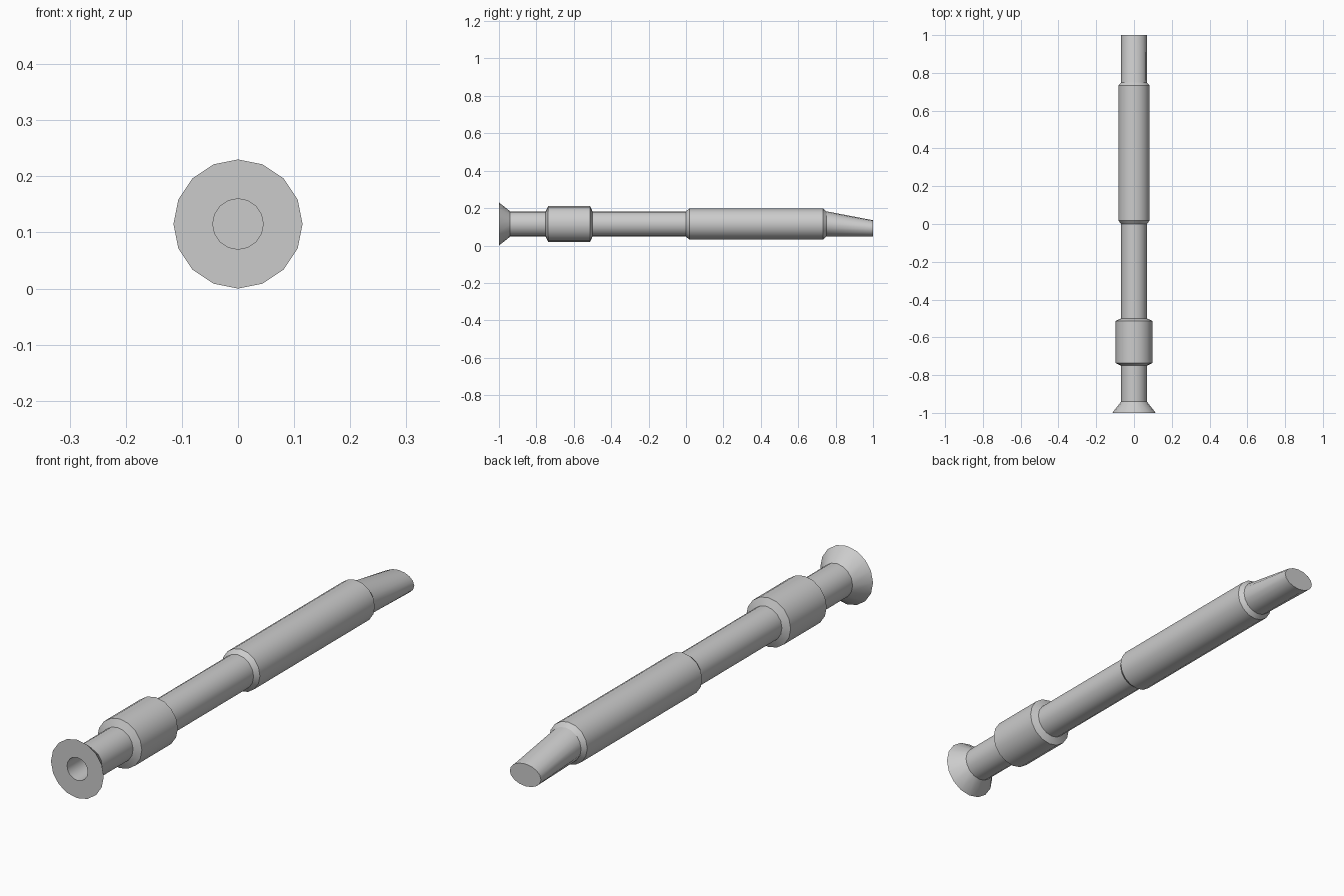
import bpy, bmesh, math

cube = bpy.data.objects.get("Cube")
if cube:
    bpy.data.objects.remove(cube, do_unlink=True)

SIDES = 16
AXIS_Z = 0.115
TUBE = 0.068

grey = bpy.data.materials.new("plain grey")
grey.use_nodes = True
grey.diffuse_color = (0.6, 0.6, 0.6, 1)
grey.node_tree.nodes["Principled BSDF"].inputs["Base Color"].default_value = (0.6, 0.6, 0.6, 1)


def loft(name, sections, cap_start=False, cap_end=False):
    """Skin rings along y; each section is (y, half width, half height, centre z)."""
    bm = bmesh.new()
    rings = []
    for y, rx, rz, cz in sections:
        angles = [2 * math.pi * i / SIDES for i in range(SIDES)]
        rings.append([bm.verts.new((rx * math.cos(a), y, cz + rz * math.sin(a)))
                      for a in angles])
    for a, b in zip(rings, rings[1:]):
        for i in range(SIDES):
            j = (i + 1) % SIDES
            bm.faces.new((a[i], b[i], b[j], a[j]))
    if cap_start:
        bm.faces.new(rings[0])
    if cap_end:
        bm.faces.new(rings[-1][::-1])
    mesh = bpy.data.meshes.new(name)
    bm.to_mesh(mesh)
    bm.free()
    mesh.materials.append(grey)
    obj = bpy.data.objects.new(name, mesh)
    bpy.context.collection.objects.link(obj)
    bpy.ops.object.select_all(action='DESELECT')
    obj.select_set(True)
    bpy.context.view_layer.objects.active = obj
    bpy.ops.object.shade_smooth_by_angle(angle=math.radians(30))
    return obj


def turned(profile):
    """Round sections on the main axis from (y, radius) pairs."""
    return [(y, r, r, AXIS_Z) for y, r in profile]


# Flared bell with its bore, running into the first length of tube
loft("flared_bell", turned([(-0.75, 0.045), (-1, 0.045), (-1, 0.115),
                            (-0.94, TUBE), (-0.75, TUBE)]), cap_start=True)

# Chamfered collar
loft("collar", turned([(-0.75, TUBE), (-0.737, 0.097), (-0.513, 0.097), (-0.5, TUBE)]))

# Slim neck between collar and grip
loft("neck_tube", turned([(-0.5, TUBE), (0, TUBE)]))

# Thicker chamfered grip
loft("grip", turned([(0, TUBE), (0.018, 0.083), (0.733, 0.083), (0.75, TUBE)]))

# Mouthpiece: keeps its width and underside while the top slopes down
tip_half_height = 0.044
loft("mouthpiece", [(0.75, TUBE, TUBE, AXIS_Z),
                    (1, TUBE, tip_half_height, AXIS_Z - TUBE + tip_half_height)],
     cap_end=True)
